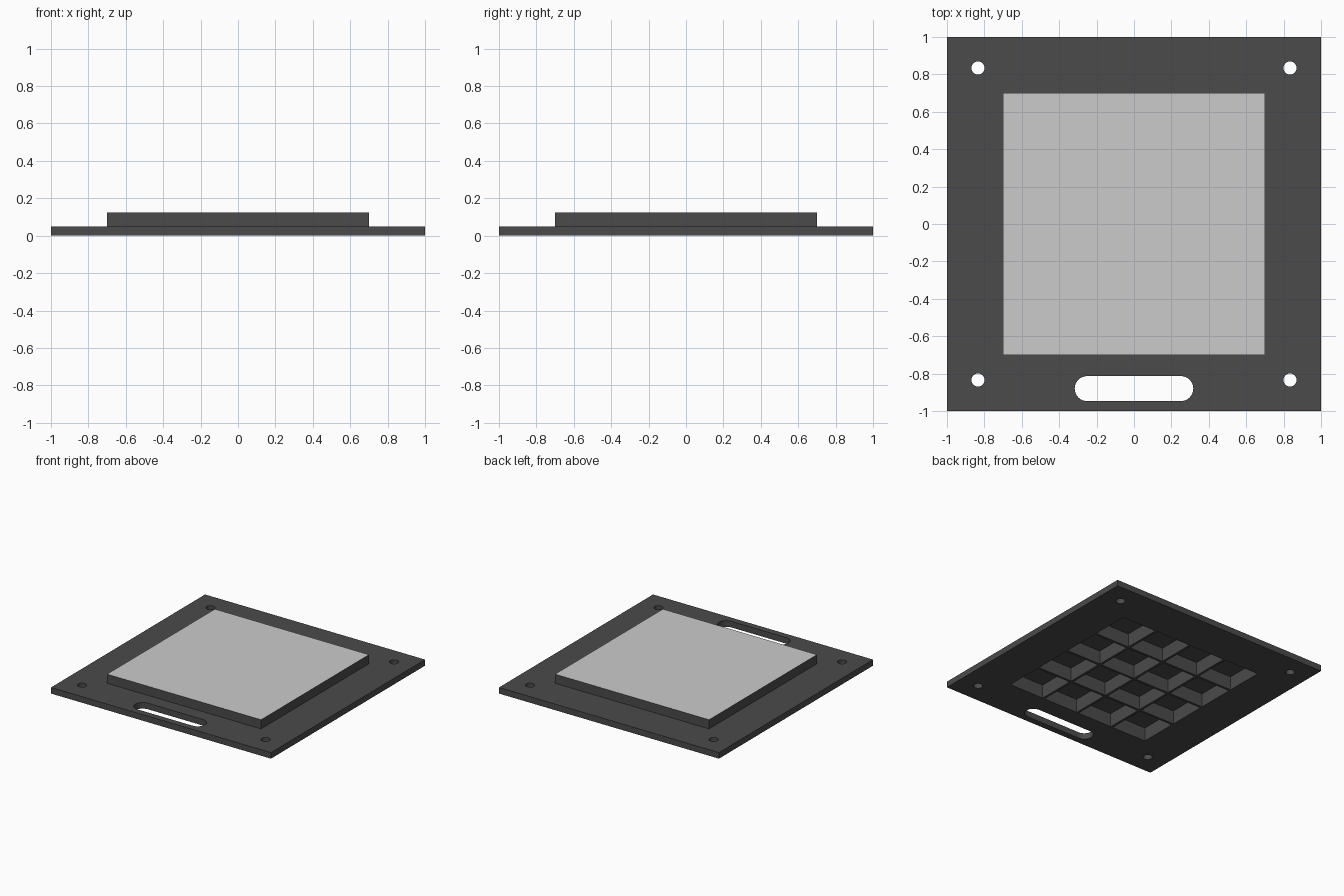
import bpy, bmesh, math

if "Cube" in bpy.data.objects:
    bpy.data.objects.remove(bpy.data.objects["Cube"])


def material(name, grey):
    m = bpy.data.materials.new(name)
    m.diffuse_color = (grey, grey, grey, 1)
    m.use_nodes = True
    m.node_tree.nodes["Principled BSDF"].inputs["Base Color"].default_value = m.diffuse_color
    return m


def prism(bm, pts, z0, z1):
    # closed upright prism over a counter-clockwise outline
    lo = [bm.verts.new((x, y, z0)) for x, y in pts]
    hi = [bm.verts.new((x, y, z1)) for x, y in pts]
    bm.faces.new(lo[::-1])
    bm.faces.new(hi)
    n = len(pts)
    for i in range(n):
        j = (i + 1) % n
        bm.faces.new((lo[i], lo[j], hi[j], hi[i]))


def rect(cx, cy, h):
    return [(cx - h, cy - h), (cx + h, cy - h), (cx + h, cy + h), (cx - h, cy + h)]


def stadium(cx, cy, half, r, n):
    # circle when half is 0, otherwise a slot along x
    pts = []
    for side in (1, -1):
        for i in range(n + (half > 0)):
            a = math.pi * (i / n - 0.5) + (0 if side > 0 else math.pi)
            pts.append((cx + side * half + r * math.cos(a), cy + r * math.sin(a)))
    return pts


def make(name, bm):
    mesh = bpy.data.meshes.new(name)
    bm.to_mesh(mesh)
    bm.free()
    ob = bpy.data.objects.new(name, mesh)
    bpy.context.collection.objects.link(ob)
    return ob


def boolean(ob, tool, op):
    mod = ob.modifiers.new(op, 'BOOLEAN')
    mod.operation = op
    mod.solver = 'EXACT'
    mod.object = tool
    bpy.context.view_layer.objects.active = ob
    bpy.ops.object.modifier_apply(modifier=mod.name)
    bpy.data.objects.remove(tool)


dark = material("dark_grey", 0.07)
light = material("light_grey", 0.8)

# flat square base
bm = bmesh.new()
prism(bm, rect(0, 0, 1), 0, 0.05)
plate = make("ribbed_plate", bm)

# raised square platform
bm = bmesh.new()
prism(bm, rect(0, 0, 0.7), 0.02, 0.125)
boolean(plate, make("platform", bm), 'UNION')

# corner holes, handle slot and the pockets between the underside ribs
bm = bmesh.new()
for sx in (-1, 1):
    for sy in (-1, 1):
        prism(bm, stadium(sx * 0.834, sy * 0.834, 0, 0.035, 16), -0.1, 0.2)
prism(bm, stadium(0, -0.88, 0.25, 0.067, 16), -0.1, 0.2)
for i in range(4):
    for j in range(4):
        prism(bm, rect((i - 1.5) * 0.335, (j - 1.5) * 0.335, 0.1575), -0.1, 0.112)
boolean(plate, make("cutters", bm), 'DIFFERENCE')

# dark body with a light top pad
plate.data.materials.clear()
plate.data.materials.append(dark)
plate.data.materials.append(light)
for p in plate.data.polygons:
    p.material_index = 1 if p.center.z > 0.12 and p.normal.z > 0.9 else 0
